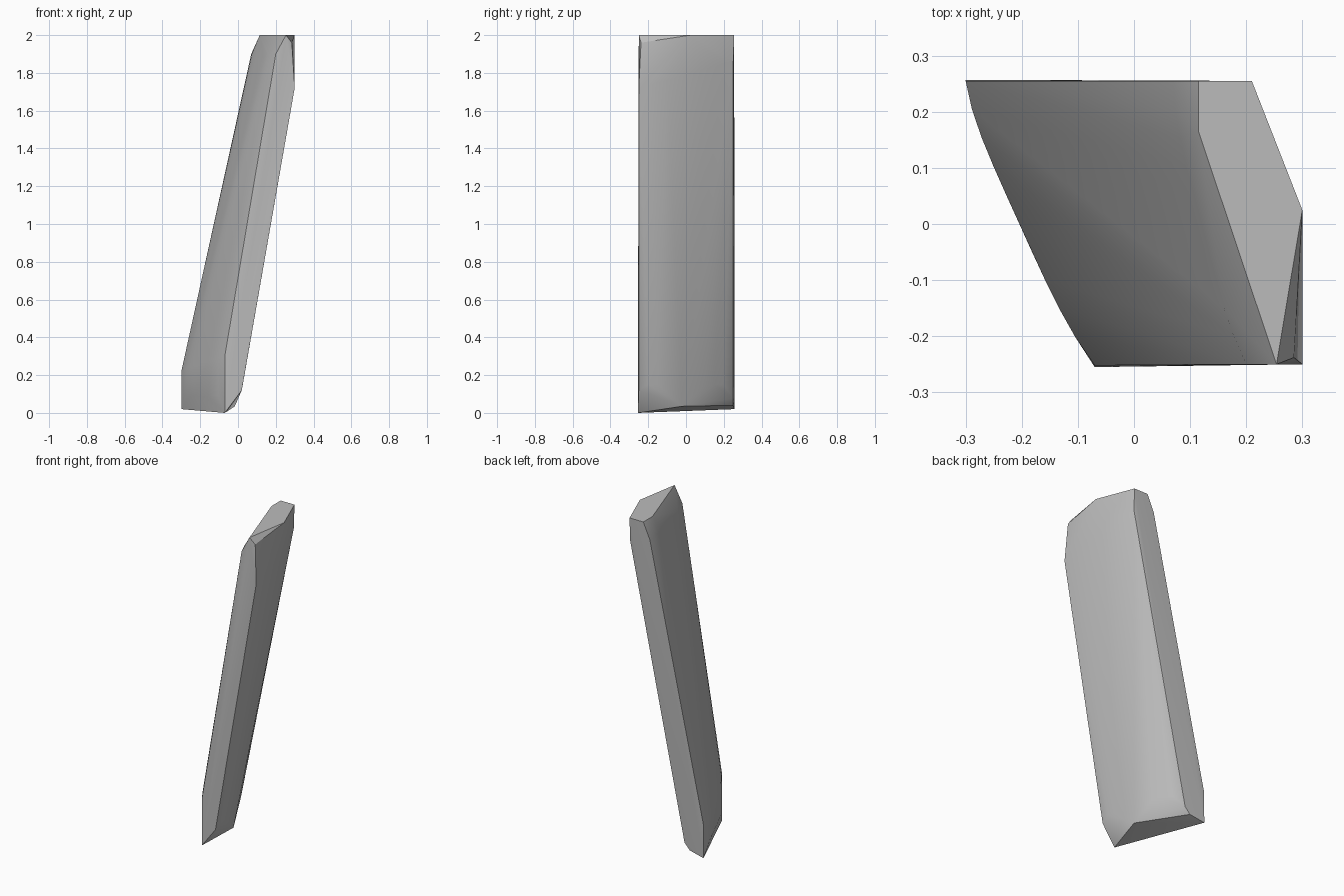
import bpy, bmesh, math
from mathutils import Vector

old = bpy.data.objects.get("Cube")
if old:
    bpy.data.objects.remove(old, do_unlink=True)


def bowed(a, b, bulge, power, steps=10):
    """Row of points from a to b, bowed along x."""
    a, b = Vector(a), Vector(b)
    row = []
    for i in range(steps + 1):
        t = i / steps
        p = a.lerp(b, t)
        p.x += bulge * (1 - abs(2 * t - 1) ** power)
        row.append(p)
    return row


# Outer (right) face: vertical foot, then leaning up to the tip
foot = bowed((-.3, .255, .22), (-.07, -.252, .3), -.02, 4)
points = list(foot)
points += [Vector((p.x, p.y, .09)) for p in foot[1:-1]]
points += bowed((.07, .255, 1.9), (.2, -.25, 1.9), -.016, 4)

# Inner (left) face, gently rounded across
points += bowed((-.15, .25, .15), (.025, -.25, .15), .05, 2)
points += bowed((.21, .25, 1.86), (.3, -.25, 1.72), .025, 2)

# Cut foot and chamfered tip
points += [Vector(p) for p in (
    (-.3, .257, .02), (-.07, -.255, 0), (-.2, .25, .04),
    (-.165, .25, .078), (-.017, -.02, .035), (.02, -.25, .12),
    (.115, .255, 2), (.21, .255, 2), (.3, .025, 2),
    (.254, -.25, 2), (.115, .165, 2), (.285, -.238, 1.96))]
for p in points:
    p.x = min(p.x, .3)

# Wrap the profile rows into one solid slab
bm = bmesh.new()
for p in points:
    bm.verts.new(p)
hull = bmesh.ops.convex_hull(bm, input=bm.verts[:])
loose = {v for v in hull["geom_interior"] + hull["geom_unused"]
         if isinstance(v, bmesh.types.BMVert)}
bmesh.ops.delete(bm, geom=list(loose), context="VERTS")
bmesh.ops.dissolve_limit(bm, angle_limit=math.radians(.5),
                         verts=bm.verts[:], edges=bm.edges[:])
bmesh.ops.recalc_face_normals(bm, faces=bm.faces[:])
mesh = bpy.data.meshes.new("leaning_slab")
bm.to_mesh(mesh)
bm.free()

slab = bpy.data.objects.new("leaning_slab", mesh)
bpy.context.collection.objects.link(slab)

# Plain grey
grey = bpy.data.materials.new("plain_grey")
grey.use_nodes = True
colour = (.5, .5, .5, 1)
grey.diffuse_color = colour
grey.node_tree.nodes["Principled BSDF"].inputs["Base Color"].default_value = colour
mesh.materials.append(grey)

# Smooth broad faces, crisp corners
bpy.ops.object.select_all(action="DESELECT")
slab.select_set(True)
bpy.context.view_layer.objects.active = slab
bpy.ops.object.shade_smooth_by_angle(angle=math.radians(30))
